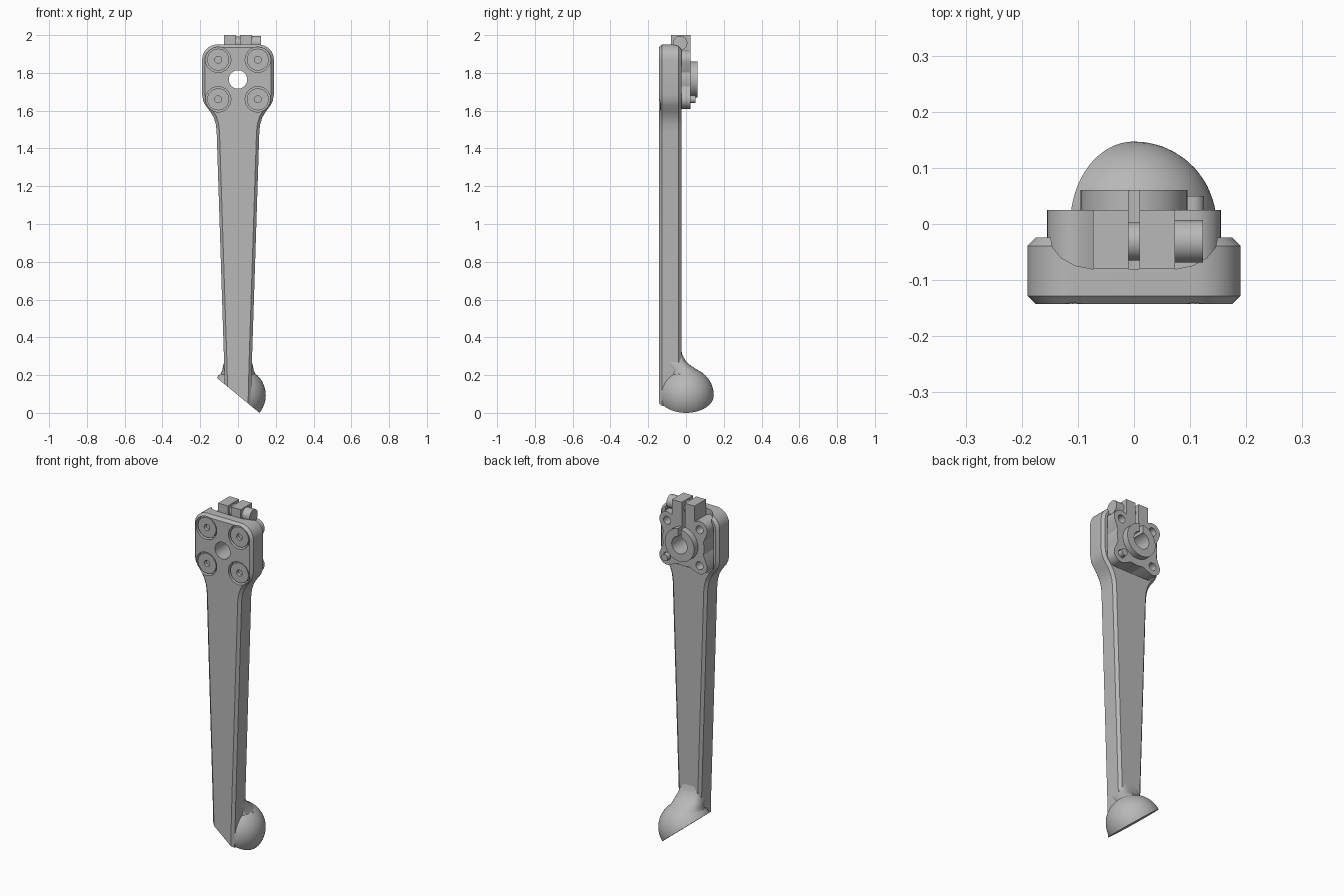
import bpy, bmesh, math
from mathutils import Vector

if "Cube" in bpy.data.objects:
    bpy.data.objects.remove(bpy.data.objects["Cube"], do_unlink=True)

grey = bpy.data.materials.new("plain_grey")
grey.use_nodes = True
grey.diffuse_color = (0.48, 0.48, 0.48, 1)
grey.node_tree.nodes["Principled BSDF"].inputs["Base Color"].default_value = (0.48, 0.48, 0.48, 1)

AXIS_Z = 1.765    # height of the hub bore
BOLT = 0.105      # bolt offset from the bore
HUB_BACK, POCKET = 0.025, -0.08
PLACE = {"x": lambda u, v, w: (w, u, v),
         "y": lambda u, v, w: (u, w, v),
         "z": lambda u, v, w: (u, v, w)}


def finish(name, bm):
    bmesh.ops.recalc_face_normals(bm, faces=bm.faces)
    mesh = bpy.data.meshes.new(name)
    bm.to_mesh(mesh)
    bm.free()
    obj = bpy.data.objects.new(name, mesh)
    bpy.context.collection.objects.link(obj)
    mesh.materials.append(grey)
    return obj


def loft(name, rings):
    bm = bmesh.new()
    loops = [[bm.verts.new(p) for p in ring] for ring in rings]
    for a, b in zip(loops, loops[1:]):
        for i in range(len(a)):
            j = (i + 1) % len(a)
            bm.faces.new((a[i], a[j], b[j], b[i]))
    bm.faces.new(loops[0])
    bm.faces.new(loops[-1])
    return finish(name, bm)


def prism(name, outline, axis, start, end):
    return loft(name, [[PLACE[axis](u, v, w) for u, v in outline] for w in (start, end)])


def arc(cu, cv, r, first, last, steps):
    angles = [math.radians(first + (last - first) * i / steps) for i in range(steps + 1)]
    return [(cu + r * math.cos(a), cv + r * math.sin(a)) for a in angles]


def cylinder(name, axis, cu, cv, r, start, end):
    return prism(name, arc(cu, cv, r, 0, 360, 48)[:-1], axis, start, end)


def box(name, x0, x1, z0, z1, y0, y1):
    return prism(name, [(x0, z0), (x1, z0), (x1, z1), (x0, z1)], "y", y0, y1)


def combine(target, tool, operation="DIFFERENCE"):
    mod = target.modifiers.new("combine", "BOOLEAN")
    mod.operation, mod.solver, mod.object = operation, "EXACT", tool
    bpy.context.view_layer.objects.active = target
    bpy.ops.object.modifier_apply(modifier=mod.name)
    bpy.data.objects.remove(tool, do_unlink=True)


def slice_off(obj, point, normal):
    bm = bmesh.new()
    bm.from_mesh(obj.data)
    bmesh.ops.bisect_plane(bm, geom=bm.verts[:] + bm.edges[:] + bm.faces[:], dist=1e-5,
                           plane_co=point, plane_no=normal, clear_inner=True)
    bmesh.ops.holes_fill(bm, edges=[e for e in bm.edges if e.is_boundary], sides=0)
    bmesh.ops.recalc_face_normals(bm, faces=bm.faces)
    bm.to_mesh(obj.data)
    bm.free()


# Tapered leg with a wide rounded head and chamfered edges
half = [(0.066, -0.05), (0.073, 0.25), (0.113, 1.49), (0.118, 1.53), (0.129, 1.565),
        (0.147, 1.595), (0.172, 1.628), (0.184, 1.652), (0.19, 1.685)]
half += arc(0.11, 1.87, 0.08, 0, 90, 8)
leg = prism("leg", half + [(-x, z) for x, z in reversed(half)], "y", -0.143, -0.024)
bm = bmesh.new()
bm.from_mesh(leg.data)
rims = [e for e in bm.edges if abs(e.verts[0].co.y - e.verts[1].co.y) < 1e-5]
bmesh.ops.bevel(bm, geom=rims, offset=0.015, segments=1, affect="EDGES", clamp_overlap=False)
bm.to_mesh(leg.data)
bm.free()


def hub_outline(lobe):
    points = []
    for k in range(4):
        turn = math.radians(90 * k)
        quarter = arc(0, 0, 0.135, -16, 16, 4) + arc(BOLT, BOLT, lobe, -12, 102, 10)
        points += [(u * math.cos(turn) - v * math.sin(turn),
                    AXIS_Z + u * math.sin(turn) + v * math.cos(turn)) for u, v in quarter]
    return points


# Pocket behind the head, flaring open through the top edge
combine(leg, prism("pocket_cutter", arc(BOLT, AXIS_Z + BOLT, 0.056, 0, 90, 8)
                   + arc(-BOLT, AXIS_Z + BOLT, 0.056, 90, 180, 8)
                   + arc(-BOLT, AXIS_Z - BOLT, 0.056, 180, 270, 8)
                   + arc(BOLT, AXIS_Z - BOLT, 0.056, 270, 360, 8), "y", POCKET, 0.1))
flare = [(0.075, POCKET), (0.105, -0.074), (0.13, -0.06), (0.145, -0.042), (0.152, -0.01)]
combine(leg, prism("flare_cutter", flare + [(-x, y) for x, y in reversed(flare)],
                   "z", AXIS_Z, 2.1))
combine(leg, cylinder("bore_cutter", "y", 0, AXIS_Z, 0.049, -0.2, 0.1))

# Clamp hub with four lobes, split ears and a raised collar
hub = prism("clamp_hub", hub_outline(0.05), "y", POCKET, HUB_BACK)
combine(hub, box("ears", -0.073, 0.073, 1.83, 2.0, POCKET, HUB_BACK), "UNION")
combine(hub, cylinder("collar", "y", 0, AXIS_Z, 0.095, -0.02, 0.061), "UNION")
combine(hub, cylinder("bore_cutter", "y", 0, AXIS_Z, 0.05, -0.2, 0.2))
combine(hub, box("slit_cutter", -0.01, 0.01, AXIS_Z, 2.1, -0.2, 0.2))

# Bolts in counterbores at the front, threaded holes at the back
for side, sx in (("left", 1), ("right", -1)):
    for level, sz in (("upper", 1), ("lower", -1)):
        x, z = sx * BOLT, AXIS_Z + sz * BOLT
        combine(leg, cylinder("counterbore_cutter", "y", x, z, 0.067, -0.2, -0.11))
        combine(hub, cylinder("thread_cutter", "y", x, z, 0.023, -0.04, 0.1))
        head = cylinder(f"{level}_{side}_bolt", "y", x, z, 0.058, -0.137, -0.11)
        combine(head, cylinder("socket_cutter", "y", x, z, 0.018, -0.2, -0.118))
cylinder("bolt_tip", "y", BOLT, AXIS_Z - BOLT, 0.02, -0.05, 0.05)

# Pinch screw across the ears
cylinder("pinch_screw_shaft", "x", -0.031, 1.958, 0.034, -0.02, 0.05)
cylinder("pinch_screw_head", "x", -0.031, 1.958, 0.038, 0.07, 0.123)

# Half-ball foot on a slanted flat sole
centre = Vector((0, 0, 0.0935))
slant = Vector((0.635, 0, 0.772)).normalized()
bm = bmesh.new()
bmesh.ops.create_uvsphere(bm, u_segments=64, v_segments=32, radius=0.147)
spin = Vector((0, 0, 1)).rotation_difference(slant)
for v in bm.verts:
    v.co = centre + spin @ v.co
foot = finish("foot_ball", bm)
slice_off(foot, centre, slant)
slice_off(foot, Vector((0, -0.142, 0)), Vector((0, 1, 0)))
slice_off(leg, centre, slant)
bm = bmesh.new()
bmesh.ops.create_cone(bm, cap_ends=True, segments=16, radius1=0.008, radius2=0.008, depth=0.04)
for v in bm.verts:
    v.co = centre + spin @ (v.co + Vector((0, 0, 0.147)))
combine(foot, finish("pin_hole_cutter", bm))

# Ankle blend: height, half width, centre y, half depth, squareness
sections = [(0.36, 0.06, -0.085, 0.055, 0.4), (0.31, 0.064, -0.08, 0.06, 0.45),
            (0.275, 0.072, -0.068, 0.066, 0.6), (0.25, 0.079, -0.045, 0.07, 0.75),
            (0.225, 0.083, -0.015, 0.08, 0.9), (0.19, 0.1, 0, 0.1, 1)]


def soft(value, power):
    return math.copysign(abs(value) ** power, value)


unit = arc(0, 0, 1, 0, 360, 48)[:-1]
loft("ankle_blend", [[(w * soft(c, e), y + d * soft(s, e), z) for c, s in unit]
                     for z, w, y, d, e in sections])

# Smooth curved surfaces, keep edges sharp
bpy.ops.object.select_all(action="DESELECT")
for obj in bpy.context.collection.objects:
    if obj.type == "MESH":
        obj.select_set(True)
        bpy.context.view_layer.objects.active = obj
bpy.ops.object.shade_smooth_by_angle(angle=math.radians(32))
